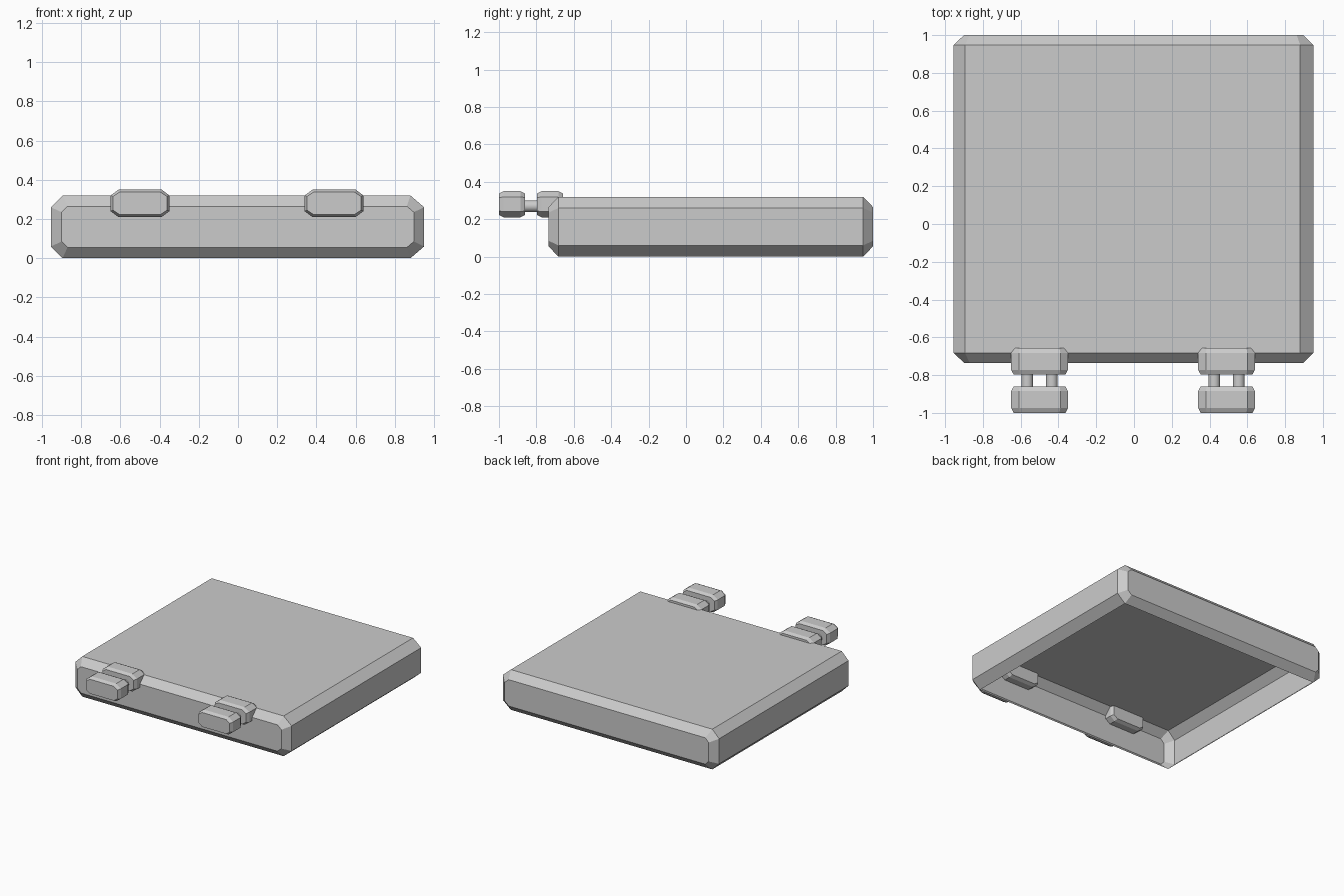
import bpy, bmesh, math

cube = bpy.data.objects.get("Cube")
if cube:
    bpy.data.objects.remove(cube, do_unlink=True)

grey = bpy.data.materials.new("light_grey")
grey.use_nodes = True
colour = (0.6, 0.6, 0.6, 1)
grey.diffuse_color = colour
grey.node_tree.nodes["Principled BSDF"].inputs["Base Color"].default_value = colour


def octagon(x0, x1, z0, z1, cut_l, cut_r, cut_z):
    """Rectangle in the xz plane with its four corners cut off."""
    return [(x0 + cut_l, z0), (x1 - cut_r, z0), (x1, z0 + cut_z), (x1, z1 - cut_z),
            (x1 - cut_r, z1), (x0 + cut_l, z1), (x0, z1 - cut_z), (x0, z0 + cut_z)]


def chamfered_block(name, body, end, y0, y1, chamfer, open_bottom=False):
    """Loft end -> body -> body -> end along y; optionally remove the underside."""
    bm = bmesh.new()
    stations = [(y0, end), (y0 + chamfer, body), (y1 - chamfer, body), (y1, end)]
    rings = [[bm.verts.new((x, y, z)) for x, z in prof] for y, prof in stations]
    underside = None
    for k in range(3):
        for i in range(8):
            j = (i + 1) % 8
            f = bm.faces.new((rings[k][i], rings[k][j], rings[k + 1][j], rings[k + 1][i]))
            if k == 1 and i == 0:
                underside = f
    bm.faces.new(rings[0])
    bm.faces.new(rings[3])
    bmesh.ops.recalc_face_normals(bm, faces=bm.faces)
    if open_bottom:
        bmesh.ops.delete(bm, geom=[underside], context='FACES_ONLY')
    return finish(name, bm)


def finish(name, bm):
    mesh = bpy.data.meshes.new(name)
    bm.to_mesh(mesh)
    bm.free()
    mesh.materials.append(grey)
    obj = bpy.data.objects.new(name, mesh)
    bpy.context.collection.objects.link(obj)
    return obj


def pin(name, x):
    """Short round rod along y joining two clip blocks."""
    bpy.ops.mesh.primitive_cylinder_add(vertices=24, radius=0.031, depth=0.12,
                                        location=(x, -0.83, 0.27),
                                        rotation=(math.pi / 2, 0, 0))
    obj = bpy.context.object
    obj.name = name
    obj.data.materials.append(grey)
    bpy.ops.object.shade_smooth_by_angle(angle=math.radians(40))


# Hollow tray-like lid, open underneath
chamfered_block("lid_shell",
                octagon(-0.955, 0.95, 0.0, 0.32, 0.06, 0.07, 0.06),
                octagon(-0.90, 0.897, 0.055, 0.265, 0.03, 0.035, 0.03),
                -0.735, 1.0, 0.053, open_bottom=True)

# Two hinges, each made of two blocks joined by two pins
for side, cx in (("right", -0.50), ("left", 0.49)):
    body = octagon(cx - 0.15, cx + 0.15, 0.21, 0.35, 0.04, 0.04, 0.03)
    end = octagon(cx - 0.137, cx + 0.137, 0.223, 0.337, 0.032, 0.032, 0.022)
    chamfered_block(side + "_hinge_outer_block", body, end, -1.0, -0.86, 0.025)
    chamfered_block(side + "_hinge_inner_block", body, end, -0.797, -0.657, 0.025)
    for n, dx in enumerate((-0.065, 0.065)):
        pin(f"{side}_hinge_pin_{n + 1}", cx + dx)
